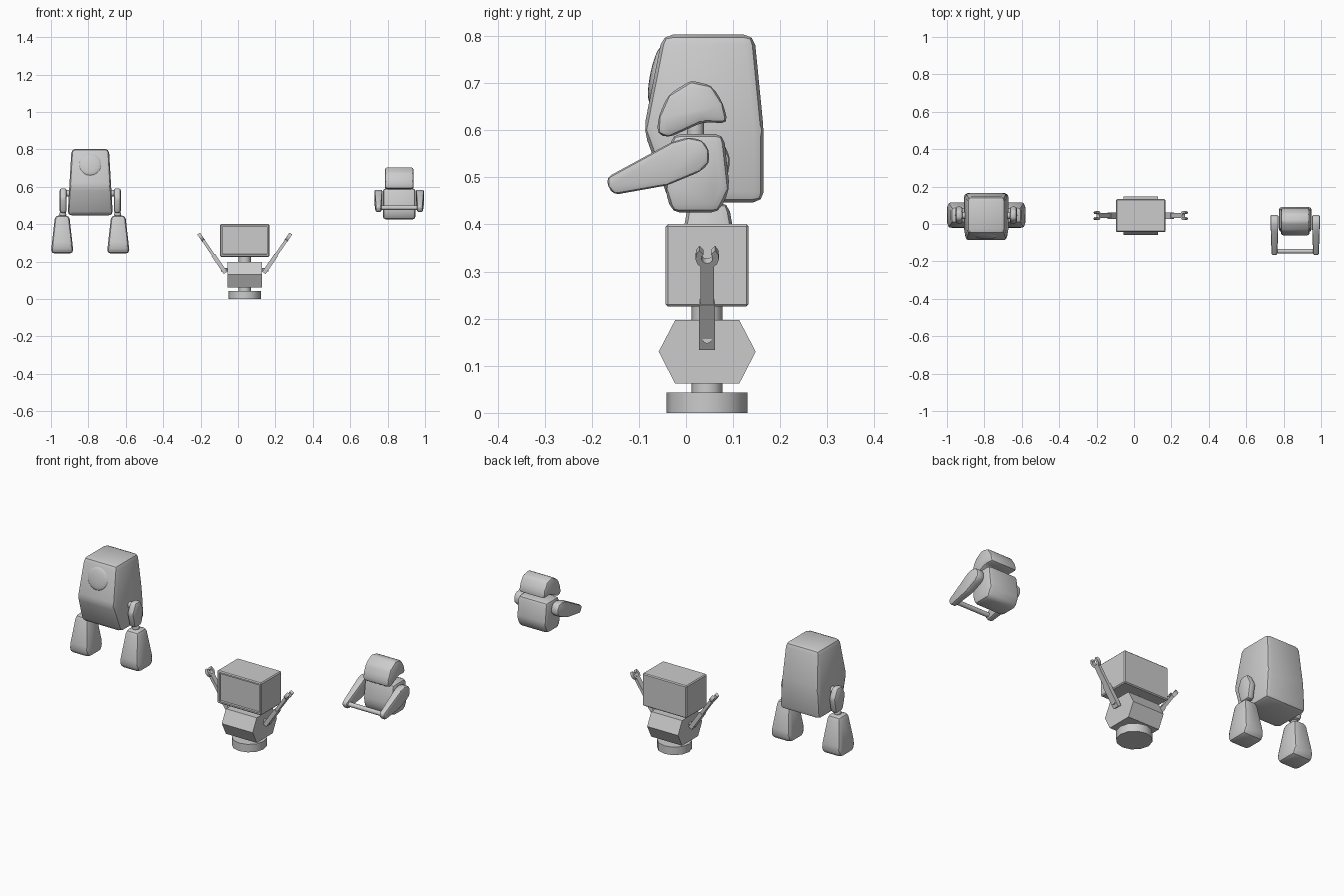
import bpy, bmesh, math
from mathutils import Vector, Matrix

if "Cube" in bpy.data.objects:
    bpy.data.objects.remove(bpy.data.objects["Cube"])


def finish(name, bm, smooth=True, angle=35, matrix=None):
    if matrix is not None:
        bmesh.ops.transform(bm, matrix=matrix, verts=bm.verts)
    bmesh.ops.recalc_face_normals(bm, faces=bm.faces)
    me = bpy.data.meshes.new(name)
    bm.to_mesh(me)
    bm.free()
    ob = bpy.data.objects.new(name, me)
    bpy.context.collection.objects.link(ob)
    if smooth:
        bpy.ops.object.select_all(action='DESELECT')
        ob.select_set(True)
        bpy.context.view_layer.objects.active = ob
        bpy.ops.object.shade_smooth_by_angle(angle=math.radians(angle))
    return ob


def prism(name, pts, cx, width, bevel=0, segs=2, smooth=True, matrix=None):
    """Side profile (y, z) extruded across x; width(y, z) is the half width."""
    bm = bmesh.new()
    rings = [[bm.verts.new((cx + s * width(y, z), y, z)) for y, z in pts] for s in (-1, 1)]
    n = len(pts)
    for r in rings:
        bm.faces.new(r)
    for i in range(n):
        j = (i + 1) % n
        bm.faces.new((rings[0][i], rings[0][j], rings[1][j], rings[1][i]))
    bmesh.ops.recalc_face_normals(bm, faces=bm.faces)
    if bevel:
        bmesh.ops.bevel(bm, geom=bm.edges[:], offset=bevel, segments=segs,
                        profile=0.5, affect='EDGES', clamp_overlap=True)
    return finish(name, bm, smooth, 35, matrix)


def rod(name, a, b, r, sides=12, r2=None):
    """Cylinder or cone between two points."""
    a, b = Vector(a), Vector(b)
    bm = bmesh.new()
    bmesh.ops.create_cone(bm, cap_ends=True, segments=sides, radius1=r,
                          radius2=r if r2 is None else r2, depth=(b - a).length)
    rot = (b - a).to_track_quat('Z', 'Y').to_matrix().to_4x4()
    return finish(name, bm, True, 40, Matrix.Translation((a + b) / 2) @ rot)


def ball(name, c, r):
    bm = bmesh.new()
    bmesh.ops.create_uvsphere(bm, u_segments=12, v_segments=8, radius=r)
    return finish(name, bm, True, 60, Matrix.Translation(c))


def lin(z0, w0, z1, w1):
    return lambda y, z: w0 + (w1 - w0) * (z - z0) / (z1 - z0)


def const(w):
    return lambda y, z: w


# --- Large robot: tapered body, domed eye, hanging arms ---
ax = -0.79
prism('large_body', [(-0.05, 0.803), (0.145, 0.803), (0.165, 0.60), (0.165, 0.447),
                     (-0.035, 0.447), (-0.09, 0.60)],
      ax, lin(0.447, 0.121, 0.803, 0.100), 0.022, 2)
bm = bmesh.new()
bmesh.ops.create_uvsphere(bm, u_segments=20, v_segments=12, radius=0.06)
tilt = Vector((0, -0.98, 0.2)).to_track_quat('Z', 'Y').to_matrix().to_4x4()
finish('large_eye', bm, True, 60, Matrix.Translation((ax, -0.064, 0.718)) @ tilt
       @ Matrix.Diagonal((1, 1, 0.2, 1)))
for s, side in ((-1, 'left'), (1, 'right')):
    prism('large_upper_arm_' + side, [(0.025, 0.592), (0.07, 0.592), (0.095, 0.54), (0.08, 0.46),
                                      (0.02, 0.46), (0.0, 0.54)],
          ax + s * 0.145, const(0.019), 0.013, 2)
    rod('large_shoulder_' + side, (ax + s * 0.10, 0.045, 0.565), (ax + s * 0.14, 0.045, 0.565), 0.018)
    ball('large_elbow_' + side, (ax + s * 0.147, 0.047, 0.452), 0.019)
    prism('large_forearm_' + side, [(0.005, 0.447), (0.09, 0.447), (0.118, 0.285), (0.105, 0.243),
                                    (-0.01, 0.243), (-0.023, 0.285)],
          ax + s * 0.15, lin(0.243, 0.061, 0.447, 0.038), 0.02, 2)

# --- Middle robot: disc base, hexagonal body, screen head, claw arms ---
mx, my = 0.036, 0.045
rod('base_disc', (mx, my, 0), (mx, my, 0.043), 0.086, 12)
rod('base_neck', (mx, my, 0.04), (mx, my, 0.07), 0.033, 12)
prism('hex_body', [(-0.023, 0.197), (0.113, 0.197), (0.148, 0.13), (0.113, 0.062),
                   (-0.023, 0.062), (-0.058, 0.13)], mx, const(0.092), smooth=False)
rod('screen_neck', (mx, my, 0.19), (mx, my, 0.235), 0.033, 12)
bm = bmesh.new()
bmesh.ops.create_cube(bm, size=1, matrix=Matrix.Translation((mx, my, 0.313))
                      @ Matrix.Diagonal((0.264, 0.176, 0.175, 1)))
bmesh.ops.bevel(bm, geom=bm.edges[:], offset=0.005, segments=1, affect='EDGES')
front = min(bm.faces, key=lambda f: f.calc_center_median().y)
bmesh.ops.inset_region(bm, faces=[front], thickness=0.011, depth=0)
bmesh.ops.inset_region(bm, faces=[front], thickness=0.002, depth=-0.01)
finish('screen_head', bm, False)

arc = [math.radians(90 + 42 + i * 276 / 10) for i in range(11)]
claw = ([(0.025 * math.cos(a), 0.027 * math.sin(a)) for a in arc]
        + [(0.012 * math.cos(a), 0.013 * math.sin(a)) for a in reversed(arc)])
for s, side in ((-1, 'left'), (1, 'right')):
    # local z runs along the arm, which leans outwards
    m = (Matrix.Translation((mx + s * 0.103, my, 0.14))
         @ Matrix.Rotation(s * math.atan2(26, 38), 4, 'Y'))

    def bar(name, z0, z1, hy, hx):
        prism(name, [(-hy, z0), (hy, z0), (hy, z1), (-hy, z1)], 0, const(hx), smooth=False, matrix=m)

    bar('lower_arm_' + side, 0.0, 0.115, 0.017, 0.011)
    bar('upper_arm_' + side, 0.10, 0.212, 0.014, 0.008)
    # claw built as a strip of quads in an open ring
    bm = bmesh.new()
    grid = [[bm.verts.new((x, y, z + 0.234)) for y, z in claw] for x in (-0.009, 0.009)]
    for i in range(10):
        o, p = 21 - i, 20 - i
        for r in grid:
            bm.faces.new((r[i], r[i + 1], r[p], r[o]))
    for i in range(22):
        j = (i + 1) % 22
        bm.faces.new((grid[0][i], grid[0][j], grid[1][j], grid[1][i]))
    finish('claw_' + side, bm, True, 35, m)
    rod('arm_pin_' + side, (mx + s * 0.085, my, 0.157), (mx + s * 0.128, my, 0.157), 0.010, 8)

# --- Small floating robot: helmet head, torso, arms joined by a bar ---
cx = 0.862
prism('helmet_head', [(-0.062, 0.592), (-0.058, 0.63), (-0.038, 0.675), (0.01, 0.706), (0.055, 0.695),
                      (0.079, 0.657), (0.089, 0.615), (0.035, 0.617), (-0.037, 0.584)],
      cx, const(0.077), 0.014, 2)
rod('helmet_neck', (cx, 0.02, 0.57), (cx, 0.02, 0.63), 0.018)
prism('small_torso', [(-0.03, 0.592), (0.08, 0.592), (0.093, 0.475), (0.07, 0.425),
                      (-0.03, 0.425), (-0.045, 0.475)],
      cx, const(0.088), 0.018, 2)
for s, side in ((-1, 'left'), (1, 'right')):
    prism('small_arm_' + side, [(-0.168, 0.50), (-0.03, 0.575), (0.005, 0.585), (0.035, 0.579),
                                (0.049, 0.558), (0.049, 0.53), (0.03, 0.512), (-0.04, 0.483),
                                (-0.152, 0.463), (-0.166, 0.48)],
          cx + s * 0.111, lambda y, z: 0.022 + 0.055 * min(0, y + 0.03) * 0.9, 0.013, 2)
rod('hand_bar', (cx - 0.11, -0.146, 0.488), (cx + 0.11, -0.146, 0.488), 0.012, 12)
